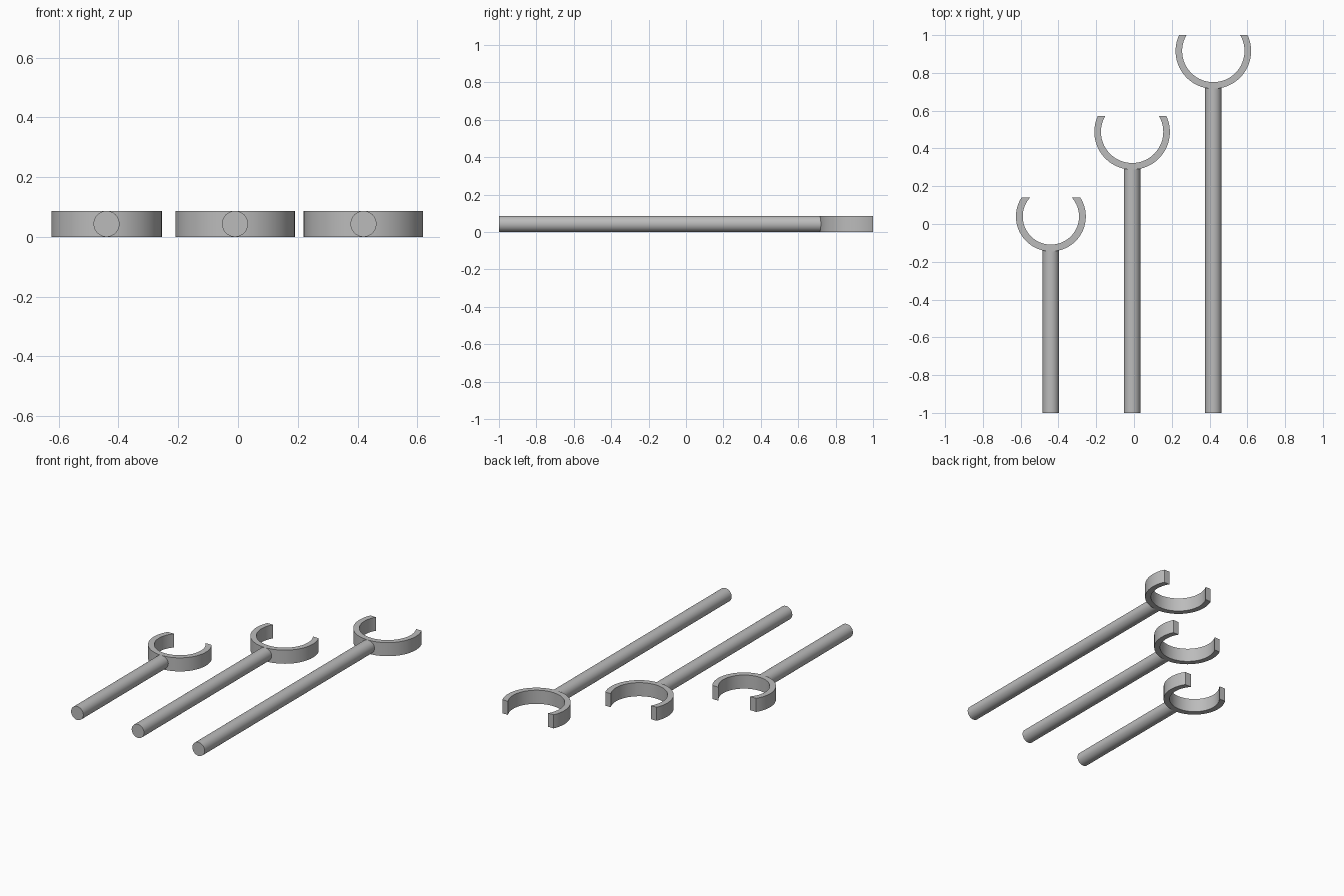
import bpy, bmesh, math
from mathutils import Matrix

cube = bpy.data.objects.get("Cube")
if cube:
    bpy.data.objects.remove(cube, do_unlink=True)

HEIGHT = 0.087
ROD_RADIUS = HEIGHT / 2
FRONT = -1.0

grey = bpy.data.materials.new("plain grey")
grey.use_nodes = True
colour = (0.5, 0.5, 0.5, 1)
grey.diffuse_color = colour
grey.node_tree.nodes["Principled BSDF"].inputs["Base Color"].default_value = colour


def finish(bm, name):
    bmesh.ops.recalc_face_normals(bm, faces=bm.faces[:])
    mesh = bpy.data.meshes.new(name)
    bm.to_mesh(mesh)
    bm.free()
    obj = bpy.data.objects.new(name, mesh)
    bpy.context.collection.objects.link(obj)
    mesh.materials.append(grey)
    bpy.ops.object.select_all(action='DESELECT')
    obj.select_set(True)
    bpy.context.view_layer.objects.active = obj
    bpy.ops.object.shade_smooth_by_angle(angle=math.radians(30))


# Round handle running from the front end into the ring wall
def rod(name, x, back):
    bm = bmesh.new()
    length = back - FRONT
    place = Matrix.Translation((x, FRONT + length / 2, ROD_RADIUS)) @ Matrix.Rotation(math.pi / 2, 4, 'X')
    bmesh.ops.create_cone(bm, cap_ends=True, segments=48, radius1=ROD_RADIUS,
                          radius2=ROD_RADIUS, depth=length, matrix=place)
    finish(bm, name)


# Open ring whose two tips are cut flat at the same depth
def open_ring(name, x, y, outer, inner, cut, steps=64):
    def arc(radius):
        tip = math.asin((cut - y) / radius)
        sweep = math.pi + 2 * tip
        angles = [tip - sweep * i / steps for i in range(steps + 1)]
        return [(x + radius * math.cos(a), y + radius * math.sin(a)) for a in angles]

    bm = bmesh.new()
    sections = []
    for o, i in zip(arc(outer), arc(inner)):
        sections.append([bm.verts.new((*p, z)) for p, z in
                         ((o, 0), (o, HEIGHT), (i, HEIGHT), (i, 0))])
    for a, b in zip(sections, sections[1:]):
        for k in range(4):
            n = (k + 1) % 4
            bm.faces.new((a[k], a[n], b[n], b[k]))
    bm.faces.new(sections[0])
    bm.faces.new(sections[-1])
    finish(bm, name)


# Size, ring centre x and y, outer and inner radius, tip depth
for size, x, y, outer, inner, cut in (
        ("short", -0.44, 0.04, 0.185, 0.149, 0.14),
        ("medium", -0.01, 0.488, 0.2, 0.165, 0.572),
        ("long", 0.42, 0.916, 0.2, 0.165, 1.0)):
    open_ring(size + "_open_ring", x, y, outer, inner, cut)
    rod(size + "_rod", x, y - outer + 0.012)
